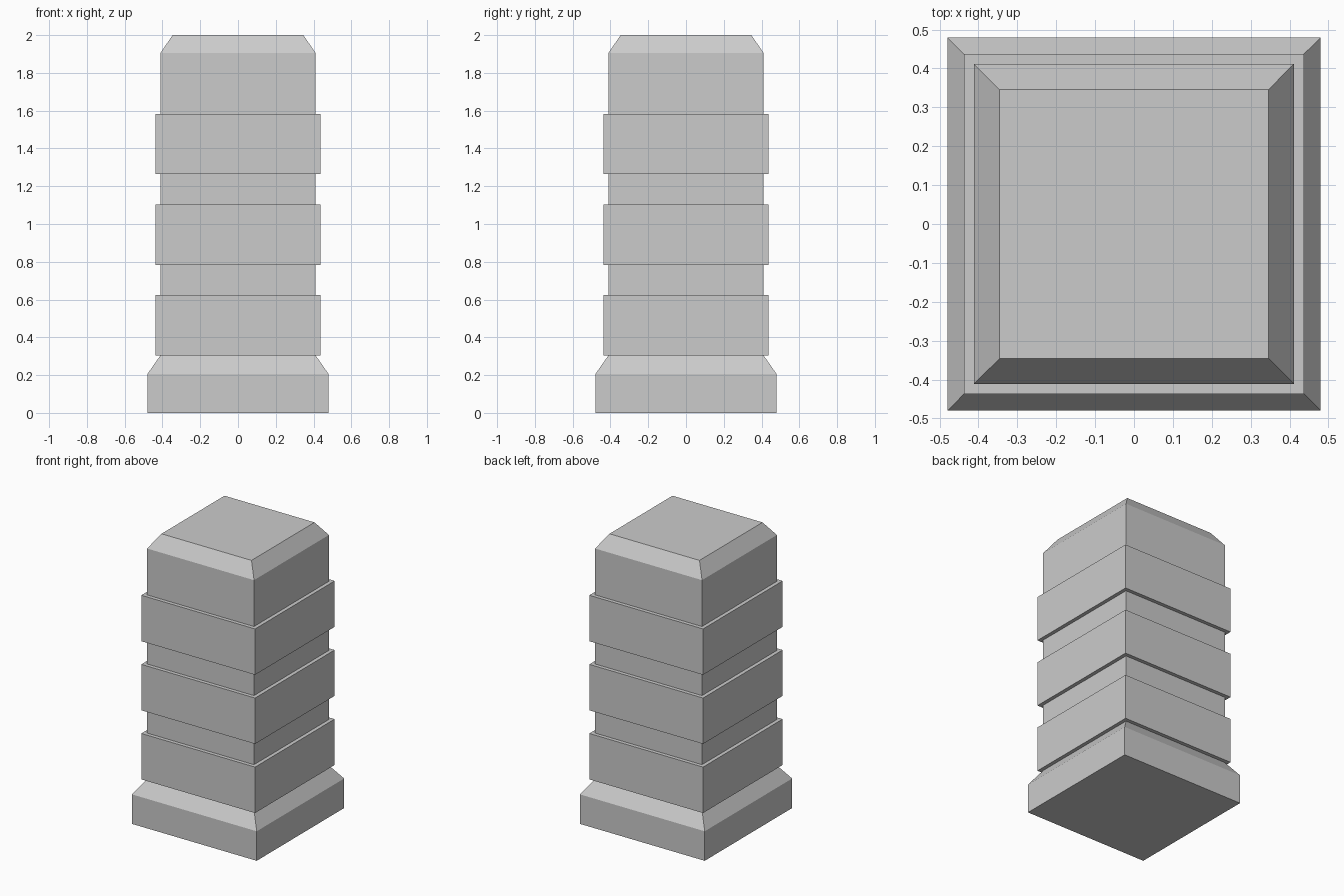
import bpy, bmesh

if "Cube" in bpy.data.objects:
    bpy.data.objects.remove(bpy.data.objects["Cube"])

BASE, SHAFT, BAND, TOP = 0.48, 0.411, 0.437, 0.346

# Profile as (half width, height): plinth with sloped shoulder
profile = [(BASE, 0), (BASE, 0.205), (SHAFT, 0.304)]

# Three raised bands around the shaft
for i in range(3):
    low = 0.304 + 0.48 * i
    high = low + 0.319
    if i:
        profile.append((SHAFT, low))
    profile += [(BAND, low), (BAND, high), (SHAFT, high)]

# Upper shaft and chamfered cap
profile += [(SHAFT, 1.905), (TOP, 2.0)]

# Sweep the profile around a square section
bm = bmesh.new()
rings = [[bm.verts.new((sx * r, sy * r, z))
          for sx, sy in ((-1, -1), (1, -1), (1, 1), (-1, 1))]
         for r, z in profile]
for a, b in zip(rings, rings[1:]):
    for k in range(4):
        n = (k + 1) % 4
        bm.faces.new((a[k], a[n], b[n], b[k]))
bm.faces.new(rings[0][::-1])
bm.faces.new(rings[-1])
bmesh.ops.recalc_face_normals(bm, faces=bm.faces)

mesh = bpy.data.meshes.new("banded_pillar")
bm.to_mesh(mesh)
bm.free()
bpy.context.collection.objects.link(bpy.data.objects.new("banded_pillar", mesh))
